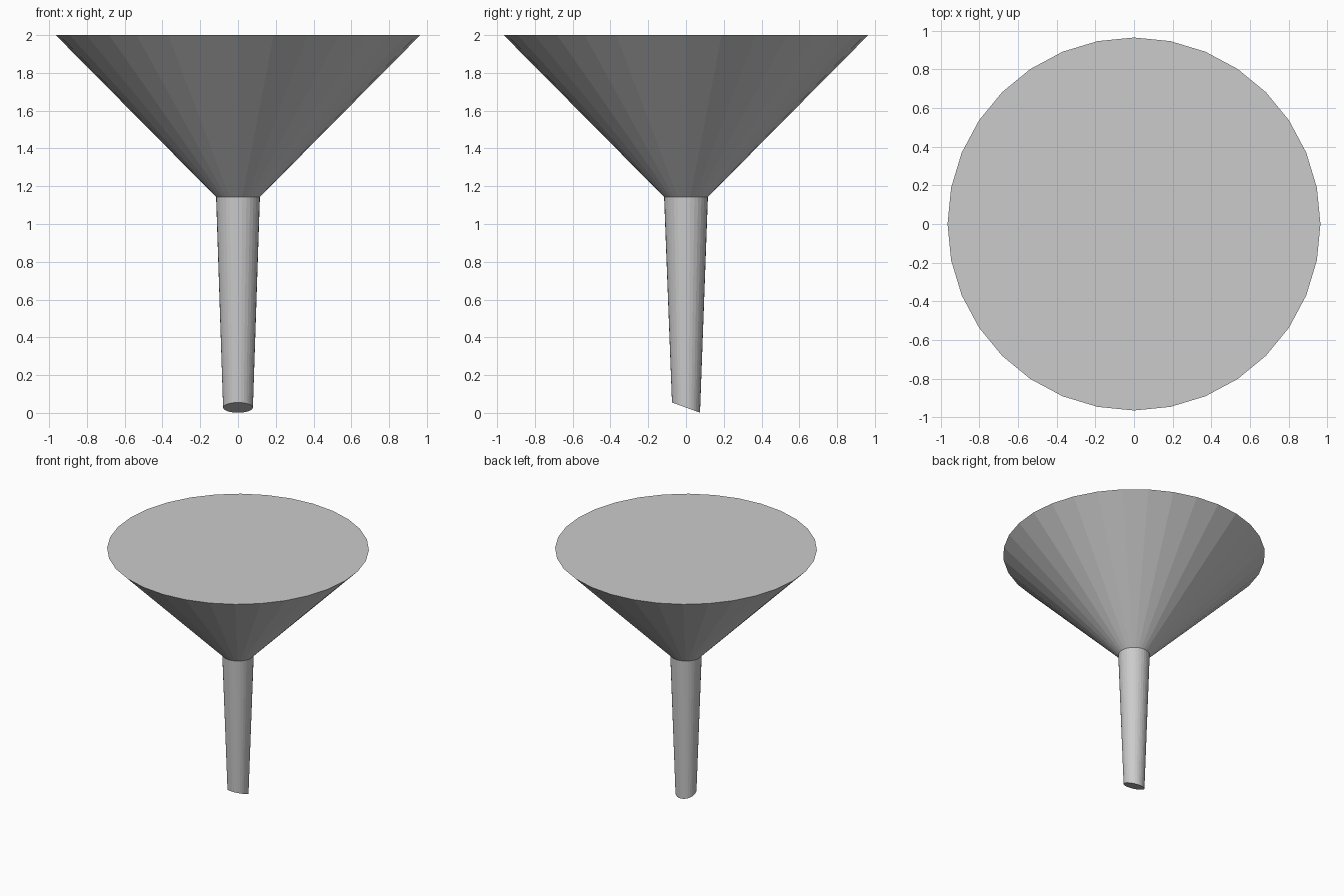
import bpy, bmesh
from math import cos, sin, pi, radians

if "Cube" in bpy.data.objects:
    bpy.data.objects.remove(bpy.data.objects["Cube"])

SIDES = 32


def ring(bm, radius, z, tilt=0.0):
    """Circle of vertices, optionally tilted about the x axis."""
    verts = []
    for i in range(SIDES):
        a = 2 * pi * i / SIDES
        x, y = radius * cos(a), radius * sin(a)
        verts.append(bm.verts.new((x, y * cos(tilt), z - y * sin(tilt))))
    return verts


bm = bmesh.new()

# Slanted spout tip, neck and wide mouth
rings = [
    ring(bm, 0.079, 0.028, radians(20)),
    ring(bm, 0.116, 1.143),
    ring(bm, 0.965, 2.0),
]

# Walls of the spout and the cone
for low, high in zip(rings, rings[1:]):
    for i in range(SIDES):
        j = (i + 1) % SIDES
        bm.faces.new((low[i], low[j], high[j], high[i]))

# Closed ends
bm.faces.new(rings[0][::-1])
bm.faces.new(rings[-1])
bm.normal_update()

mesh = bpy.data.meshes.new("funnel")
bm.to_mesh(mesh)
bm.free()
funnel = bpy.data.objects.new("funnel", mesh)
bpy.context.collection.objects.link(funnel)
